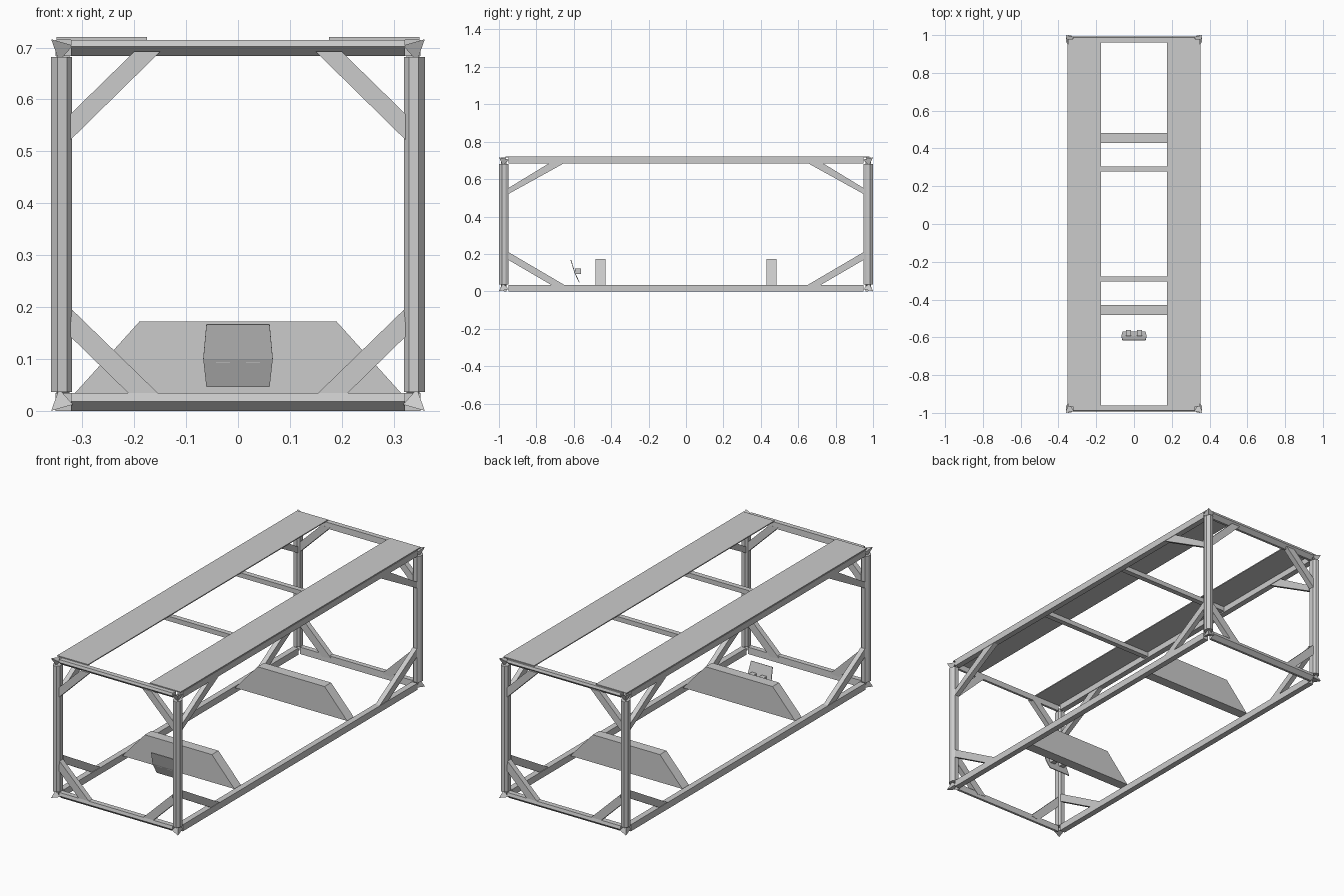
import bpy, bmesh
from mathutils import Vector

if "Cube" in bpy.data.objects:
    bpy.data.objects.remove(bpy.data.objects["Cube"])


def make(name, bm):
    bmesh.ops.recalc_face_normals(bm, faces=bm.faces)
    mesh = bpy.data.meshes.new(name)
    bm.to_mesh(mesh)
    bm.free()
    ob = bpy.data.objects.new(name, mesh)
    bpy.context.collection.objects.link(ob)
    return ob


def prism(name, pts, axis, lo, hi):
    """Extrude a 2D profile along an axis; the profile uses the other two axes in order."""
    bm = bmesh.new()
    verts = []
    for p in pts:
        co = list(p)
        co.insert(axis, lo)
        verts.append(bm.verts.new(co))
    face = bm.faces.new(verts)
    ext = bmesh.ops.extrude_face_region(bm, geom=[face])
    step = Vector((0, 0, 0))
    step[axis] = hi - lo
    bmesh.ops.translate(bm, vec=step, verts=[v for v in ext["geom"] if isinstance(v, bmesh.types.BMVert)])
    return make(name, bm)


def box(name, x, y, z):
    return prism(name, [(x[0], y[0]), (x[1], y[0]), (x[1], y[1]), (x[0], y[1])], 2, *z)


def mirror(ob, x=False, y=False):
    m = ob.modifiers.new("mirror", "MIRROR")
    m.use_axis = (x, y, False)
    return ob


# Corner posts with chamfered faces
post = [(.32, .96), (.33, .95), (.35, .95), (.36, .965), (.36, .985), (.348, 1.0), (.33, .997), (.32, .985)]
mirror(prism("corner_post", post, 2, .036, .682), True, True)

# Long side rails and end rails, lower and upper
for level, z0, z1 in (("lower", 0, .034), ("upper", .684, .715)):
    mirror(box(level + "_side_rail", (.322, .352), (-.95, .95), (z0, z1)), True)
    profile = [(.96, z0), (.972, z0), (.992, z0 + .018), (.988, z1), (.962, z1)]
    mirror(prism(level + "_end_rail", profile, 0, -.322, .322), y=True)

# Pointed corner fittings
for level, z, s in (("lower", 0, 1), ("upper", .716, -1)):
    bm = bmesh.new()
    for p in ((.36, 1, z), (.318, .99, z + .012 * s), (.35, .945, z + .012 * s), (.345, .98, z + .042 * s)):
        bm.verts.new(p)
    bmesh.ops.convex_hull(bm, input=bm.verts)
    mirror(make(level + "_corner_fitting", bm), True, True)

# Diagonal braces on the ends and on the long sides
end_low = [(.32, .195), (.325, .145), (.195, .018), (.145, .025)]
end_high = [(.325, .52), (.33, .565), (.2, .692), (.15, .692)]
side_low = [(.95, .21), (.95, .168), (.72, .034), (.65, .034)]
side_high = [(.95, .52), (.95, .552), (.73, .686), (.65, .686)]
for level, end, side in (("lower", end_low, side_low), ("upper", end_high, side_high)):
    mirror(prism(level + "_end_brace", end, 1, .96, .988), True, True)
    mirror(prism(level + "_side_brace", side, 0, .325, .35), True, True)

# Top planks and cross bars beneath them
mirror(box("top_plank", (.175, .35), (-.965, .98), (.715, .72)), True)
mirror(box("cross_bar", (-.325, .325), (.278, .305), (.69, .714)), y=True)

# Trapezoid cradles on the floor
cradle = [(-.318, .03), (.318, .03), (.19, .172), (-.19, .172)]
mirror(prism("cradle", cradle, 1, .43, .483), y=True)

# Tilted plate in front of the front cradle, with two lugs
bm = bmesh.new()
rows = [[bm.verts.new((s * w, y, z)) for s in (-1, 1)]
        for w, y, z in ((.061, -.572, .046), (.067, -.597, .1), (.061, -.617, .166))]
for a, b in zip(rows, rows[1:]):
    bm.faces.new((a[0], a[1], b[1], b[0]))
plate = make("tilted_plate", bm)
plate.modifiers.new("thickness", "SOLIDIFY").thickness = .004
mirror(box("plate_lug", (.015, .042), (-.594, -.562), (.092, .122)), True)
